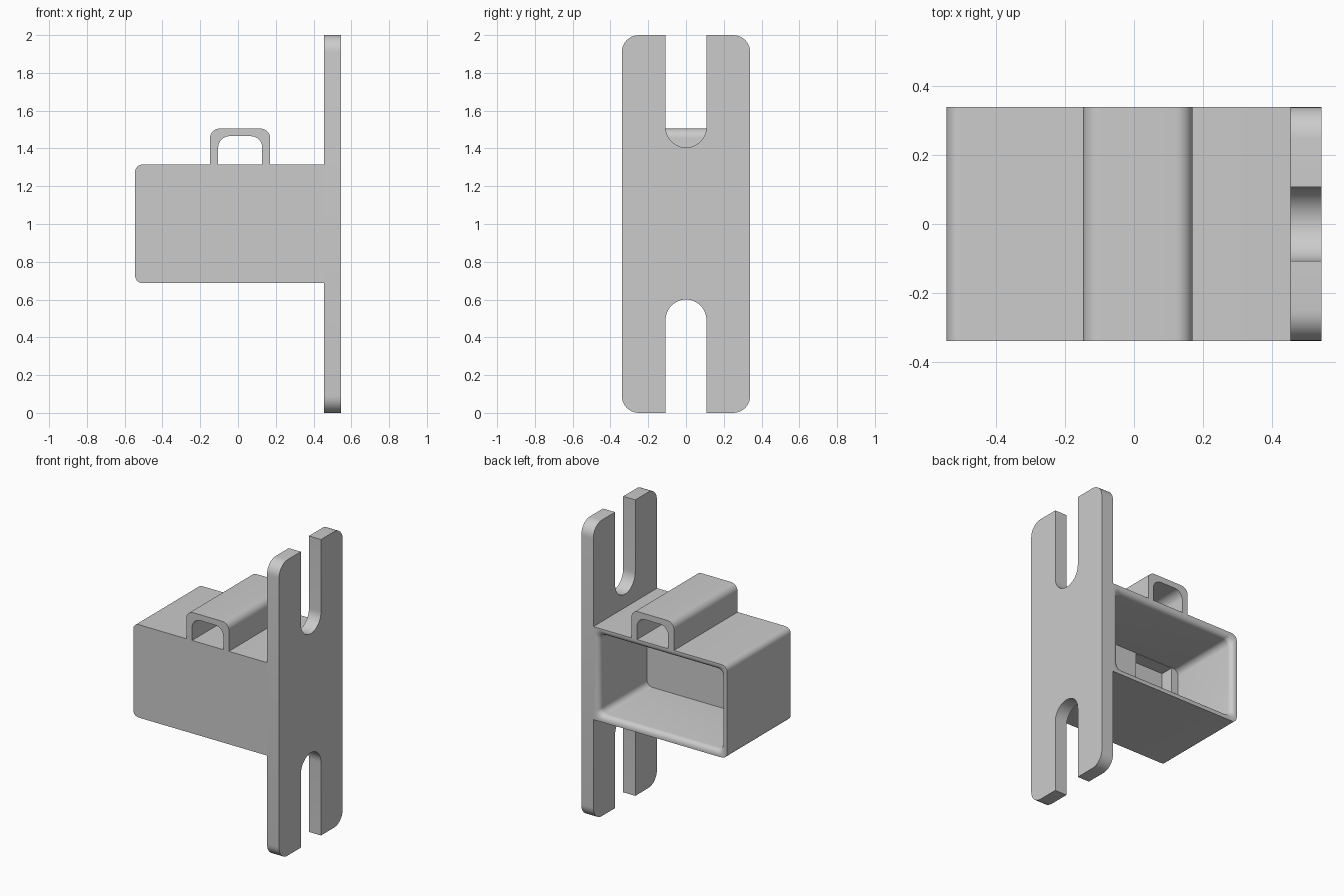
import bpy, bmesh
from math import sin, cos, pi, radians

if "Cube" in bpy.data.objects:
    bpy.data.objects.remove(bpy.data.objects["Cube"], do_unlink=True)

grey = bpy.data.materials.new("plain grey")
grey.use_nodes = True
COLOUR = (0.6, 0.6, 0.6, 1)
grey.diffuse_color = COLOUR
grey.node_tree.nodes["Principled BSDF"].inputs["Base Color"].default_value = COLOUR


def arc(cx, cy, r, start, end, steps=8):
    """Points along an arc, angles in degrees."""
    angles = [radians(start + (end - start) * i / steps) for i in range(steps + 1)]
    return [(cx + r * cos(a), cy + r * sin(a)) for a in angles]


def rounded_rect(x0, x1, z0, z1, r_left, r_right):
    return (arc(x1 - r_right, z0 + r_right, r_right, -90, 0)
            + arc(x1 - r_right, z1 - r_right, r_right, 0, 90)
            + arc(x0 + r_left, z1 - r_left, r_left, 90, 180)
            + arc(x0 + r_left, z0 + r_left, r_left, 180, 270))


def loft(name, rings):
    """Skin a list of equal-length 3D rings and cap both ends."""
    bm = bmesh.new()
    loops = [[bm.verts.new(p) for p in ring] for ring in rings]
    n = len(loops[0])
    for a, b in zip(loops, loops[1:]):
        for i in range(n):
            j = (i + 1) % n
            bm.faces.new((a[i], a[j], b[j], b[i]))
    bm.faces.new(loops[0])
    bm.faces.new(loops[-1])
    bmesh.ops.remove_doubles(bm, verts=bm.verts, dist=1e-5)
    bmesh.ops.recalc_face_normals(bm, faces=bm.faces)
    mesh = bpy.data.meshes.new(name)
    bm.to_mesh(mesh)
    bm.free()
    mesh.materials.append(grey)
    obj = bpy.data.objects.new(name, mesh)
    bpy.context.collection.objects.link(obj)
    return obj


def along_y(profile, y):
    return [(x, y, z) for x, z in profile]


def smooth(obj):
    bpy.ops.object.select_all(action="DESELECT")
    obj.select_set(True)
    bpy.context.view_layer.objects.active = obj
    bpy.ops.object.shade_smooth_by_angle(angle=radians(30))


HALF = 0.34                      # half depth of every part
X0, X1 = -0.545, 0.455           # box sides
Z0, Z1 = 0.687, 1.315            # box bottom and top
WALL, RIM, BACK = 0.045, 0.01, -0.17

# Mounting plate: rounded corners, open slot at both ends
SLOT, R = 0.108, 0.09
half = (arc(HALF - R, R, R, -90, 0) + arc(HALF - R, 2 - R, R, 0, 90)
        + arc(0, 1.405 + SLOT, SLOT, 0, -90, 12))
top_slot = [(SLOT, 2)]
right = half[:18] + top_slot + half[18:]
bottom_slot = arc(0, 0.6 - SLOT, SLOT, 90, 0, 12) + [(SLOT, 0)]
right = bottom_slot + right
left = [(-y, z) for y, z in reversed(right)]
outline = right + left[1:-1]
plate = loft("mounting_plate", [[(x, y, z) for y, z in outline] for x in (X1, 0.545)])
smooth(plate)

# Hollow box, open at the back with a rounded lip flaring outwards
outer = rounded_rect(X0, X1, Z0, Z1, 0.04, 0.001)


def inner(inset):
    return rounded_rect(X0 + inset, X1 - inset, Z0 + inset, Z1 - inset, 0.04, 0.04)


rings = [along_y(outer, -HALF), along_y(outer, HALF)]
lip = WALL - RIM
for i in range(7):
    a = i / 6 * pi / 2
    rings.append(along_y(inner(RIM + lip * sin(a)), HALF - lip * (1 - cos(a))))
rings.append(along_y(inner(WALL), BACK))
box = loft("hollow_box", rings)

# Shallow recess in the inside of the front wall
pocket = rounded_rect(-0.445, -0.16, Z0 + WALL + 0.002, Z1 - WALL - 0.002, 0.002, 0.002)
cutter = loft("recess_cutter", [along_y(pocket, BACK - 0.09), along_y(pocket, BACK + 0.05)])
cutter.hide_render = True
cut = box.modifiers.new("recess", "BOOLEAN")
cut.operation = "DIFFERENCE"
cut.solver = "EXACT"
cut.object = cutter
smooth(box)
bpy.ops.object.modifier_apply(modifier=cut.name)
bpy.data.objects.remove(cutter, do_unlink=True)

# Belt loop on top: an arch running the full depth
arch = ([(0.17, Z1)] + arc(0.12, 1.455, 0.05, 0, 90) + arc(-0.098, 1.455, 0.05, 90, 180)
        + [(-0.148, Z1), (-0.105, Z1)]
        + arc(-0.045, 1.405, 0.06, 180, 90) + arc(0.068, 1.405, 0.06, 90, 0)
        + [(0.128, Z1)])
loop = loft("top_loop", [along_y(arch, y) for y in (-HALF, HALF)])
smooth(loop)
